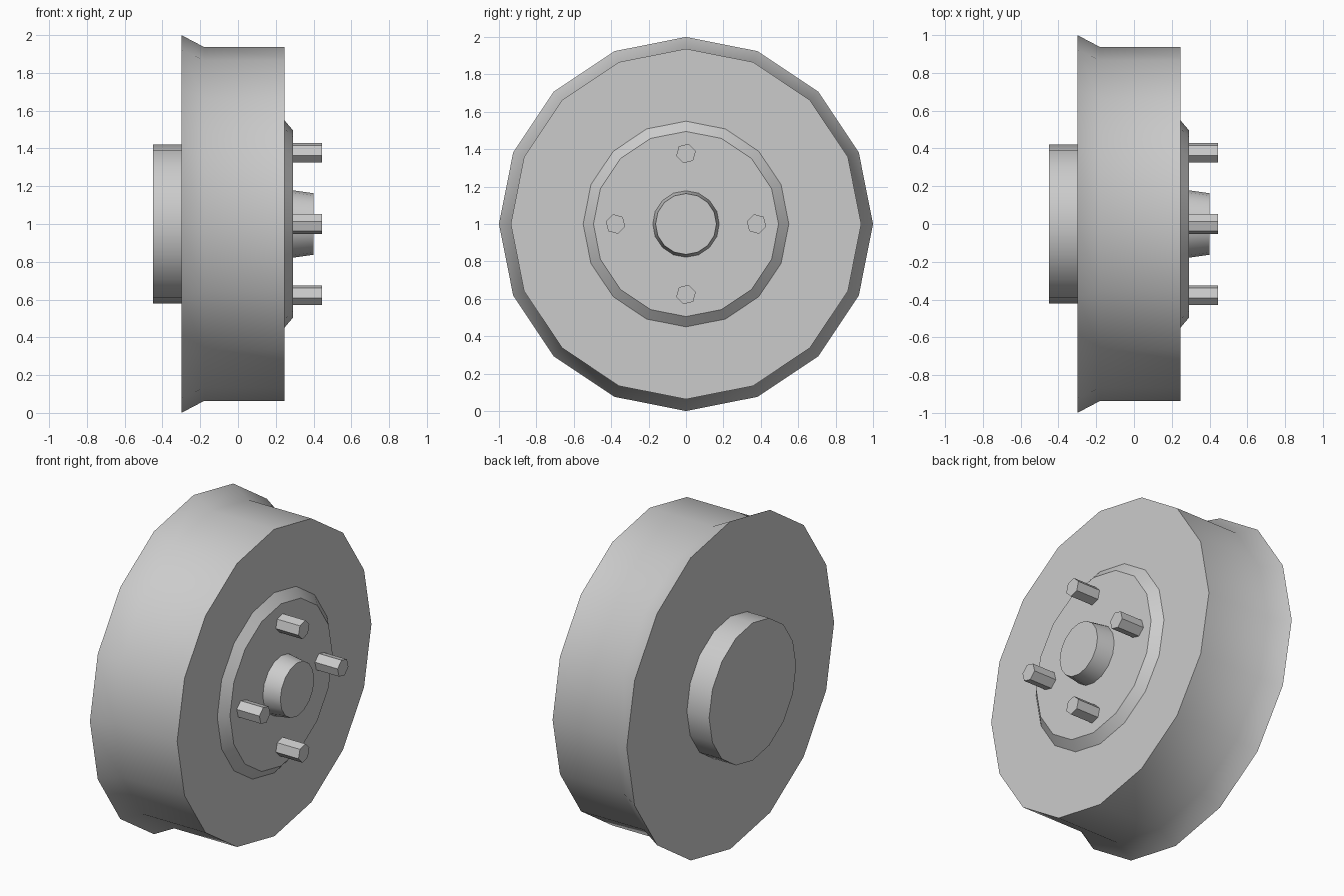
import bpy, bmesh
from math import cos, sin, pi, radians

if "Cube" in bpy.data.objects:
    bpy.data.objects.remove(bpy.data.objects["Cube"])


def lathe(name, profile, sides=16, y=0.0, z=1.0, phase=0.0, smooth=True):
    """Closed solid turned around an axis parallel to x; profile = (x, radius) pairs."""
    bm = bmesh.new()
    rings = []
    for x, r in profile:
        rings.append([bm.verts.new((x, r * cos(phase + 2 * pi * i / sides),
                                    r * sin(phase + 2 * pi * i / sides)))
                      for i in range(sides)])
    for a, b in zip(rings, rings[1:]):
        for i in range(sides):
            j = (i + 1) % sides
            bm.faces.new((a[i], a[j], b[j], b[i]))
    bm.faces.new(rings[0])
    bm.faces.new(rings[-1])
    bmesh.ops.recalc_face_normals(bm, faces=bm.faces)
    mesh = bpy.data.meshes.new(name)
    bm.to_mesh(mesh)
    bm.free()
    ob = bpy.data.objects.new(name, mesh)
    ob.location = (0, y, z)
    bpy.context.collection.objects.link(ob)
    if smooth:
        bpy.ops.object.select_all(action='DESELECT')
        ob.select_set(True)
        bpy.context.view_layer.objects.active = ob
        bpy.ops.object.shade_smooth_by_angle(angle=radians(32))
    return ob


# Drum with flared back rim
lathe("drum", [(-0.30, 1.0), (-0.18, 0.937), (0.245, 0.937)])

# Rear hub
lathe("rear_hub", [(-0.45, 0.42), (-0.30, 0.42)])

# Bevelled front plate and tapered centre cap
lathe("hub_plate", [(0.245, 0.55), (0.292, 0.495)])
lathe("centre_cap", [(0.292, 0.178), (0.40, 0.163)])

# Four hexagonal wheel studs
for k in range(4):
    a = k * pi / 2
    lathe(f"wheel_stud_{k + 1}", [(0.292, 0.054), (0.445, 0.054)], sides=6,
          y=0.377 * cos(a), z=1 + 0.377 * sin(a),
          phase=a + pi / 4, smooth=False)
